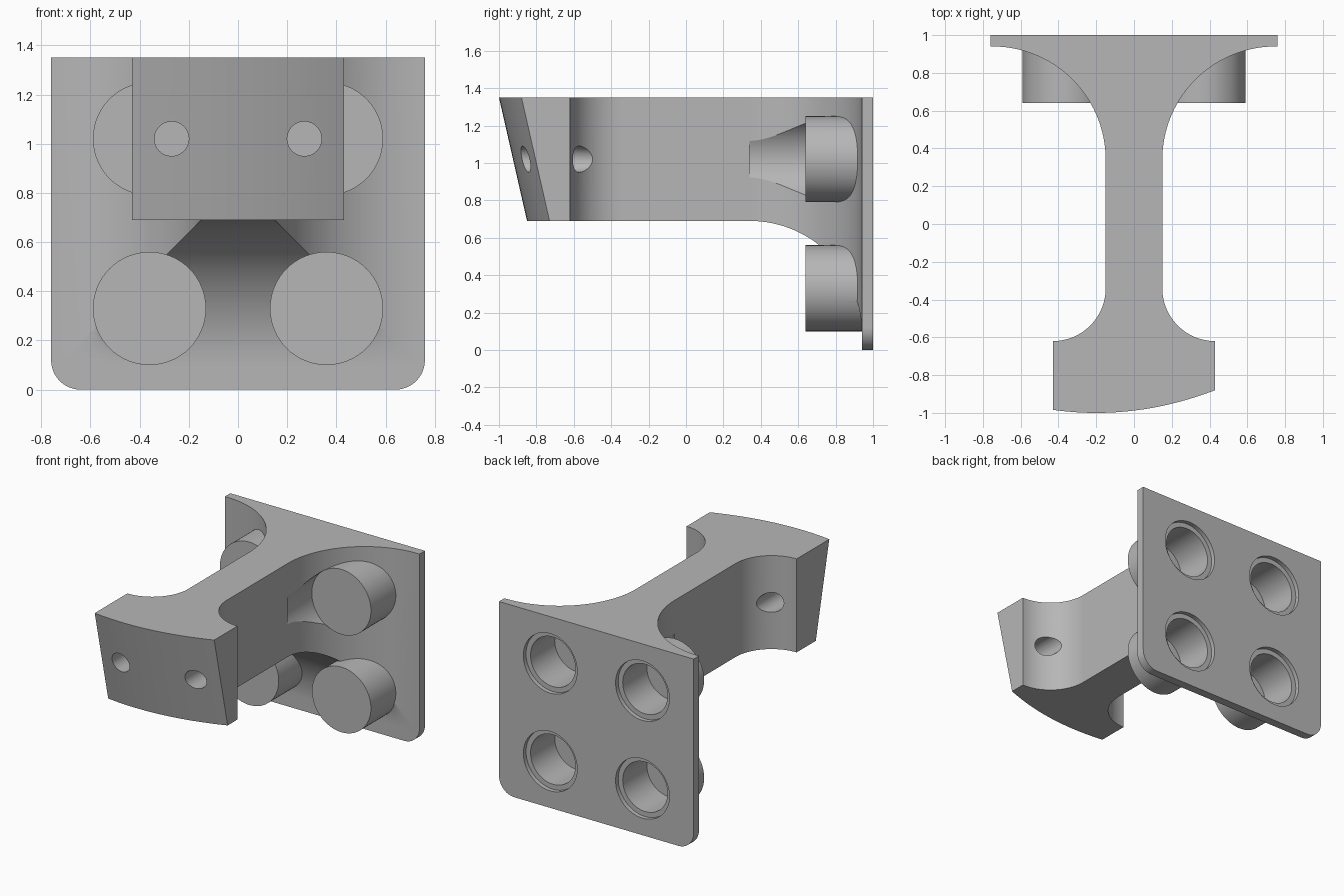
import bpy, bmesh
from math import sin, cos, radians
from mathutils import Vector

if "Cube" in bpy.data.objects:
    bpy.data.objects.remove(bpy.data.objects["Cube"], do_unlink=True)

grey = bpy.data.materials.new("plain grey")
grey.use_nodes = True
COLOUR = (0.47, 0.47, 0.47, 1)
grey.diffuse_color = COLOUR
grey.node_tree.nodes["Principled BSDF"].inputs["Base Color"].default_value = COLOUR


def arc(cx, cy, r, start, end, steps=24):
    """Points along a circular arc, angles in degrees."""
    angles = [radians(start + (end - start) * i / steps) for i in range(steps + 1)]
    return [(cx + r * cos(a), cy + r * sin(a)) for a in angles]


def prism(name, points, axis, low, high):
    """Extrude a closed 2D profile along the given axis."""
    place = {"x": lambda p, d: (d, p[0], p[1]),
             "y": lambda p, d: (p[0], d, p[1]),
             "z": lambda p, d: (p[0], p[1], d)}[axis]
    bm = bmesh.new()
    a = [bm.verts.new(place(p, low)) for p in points]
    b = [bm.verts.new(place(p, high)) for p in points]
    bm.faces.new(a)
    bm.faces.new(b)
    for i in range(len(points)):
        j = (i + 1) % len(points)
        bm.faces.new((a[i], a[j], b[j], b[i]))
    bmesh.ops.recalc_face_normals(bm, faces=bm.faces)
    mesh = bpy.data.meshes.new(name)
    bm.to_mesh(mesh)
    bm.free()
    mesh.materials.append(grey)
    obj = bpy.data.objects.new(name, mesh)
    bpy.context.collection.objects.link(obj)
    return obj


def rod(name, x, z, r, front, back):
    return prism(name, arc(x, z, r, 0, 360 - 360 / 64, 63), "y", front, back)


def combine(target, tool, operation):
    """Apply a boolean and discard the tool."""
    mod = target.modifiers.new("combine", "BOOLEAN")
    mod.operation = operation
    mod.solver = "EXACT"
    mod.object = tool
    bpy.context.view_layer.objects.active = target
    bpy.ops.object.modifier_apply(modifier=mod.name)
    bpy.data.objects.remove(tool, do_unlink=True)


# Plan outline: head, narrow web and flared back plate
half = [(0.43, -1.1)]
half += arc(0.43, -0.34, 0.28, 270, 180)
half += arc(0.75, 0.34, 0.6, 180, 90, 40)
half += [(0.85, 0.94), (0.85, 1)]
plan = half + [(-x, y) for x, y in reversed(half)]
bracket = prism("bracket", plan, "z", -0.1, 1.45)

# Side outline: flat underside curving down into the plate
side = [(-1.2, 1.5), (-1.2, 0.69)] + arc(0.34, 0.09, 0.6, 90, 0, 40)
side += [(0.94, -0.2), (1.1, -0.2), (1.1, 1.5)]
combine(bracket, prism("side_outline", side, "x", -1, 1), "INTERSECT")

# Front outline: plate with rounded lower corners
front = [(-0.76, 1.35)] + arc(-0.64, 0.12, 0.12, 180, 270, 12)
front += arc(0.64, 0.12, 0.12, 270, 360, 12) + [(0.76, 1.35)]
combine(bracket, prism("front_outline", front, "y", -1.3, 1.2), "INTERSECT")

# Curved, leaning front face of the head
curve = [(x, -1 + (x + 0.2) ** 2 / 3.3) for x in [-0.6 + i * 0.05 for i in range(25)]]
trim = prism("head_trim", curve + [(0.6, -1.6), (-0.6, -1.6)], "z", 0.5, 1.5)
for v in trim.data.vertices:
    v.co.y += (1.35 - v.co.z) * 0.15 / 0.66
combine(bracket, trim, "DIFFERENCE")

# Four hollow bosses, with clearance ahead of each and a stepped bore behind
spots = [(x, z) for x in (-0.36, 0.36) for z in (0.33, 1.02)]
for x, z in spots:
    combine(bracket, rod("boss", x, z, 0.23, 0.6, 0.97), "UNION")
for x, z in spots:
    combine(bracket, rod("clearance", x, z, 0.232, 0.34, 0.64), "DIFFERENCE")
    combine(bracket, rod("bore", x, z, 0.175, 0.7, 1.1), "DIFFERENCE")
    combine(bracket, rod("counterbore", x, z, 0.21, 0.97, 1.1), "DIFFERENCE")

# Two screw holes through the head
for x in (-0.27, 0.27):
    combine(bracket, rod("screw_hole", x, 1.02, 0.07, -1.2, -0.25), "DIFFERENCE")

# Smooth curves, crisp edges
bpy.ops.object.select_all(action="DESELECT")
bracket.select_set(True)
bpy.context.view_layer.objects.active = bracket
bpy.ops.object.shade_smooth_by_angle(angle=radians(25))
weighted = bracket.modifiers.new("even_shading", "WEIGHTED_NORMAL")
weighted.keep_sharp = True
